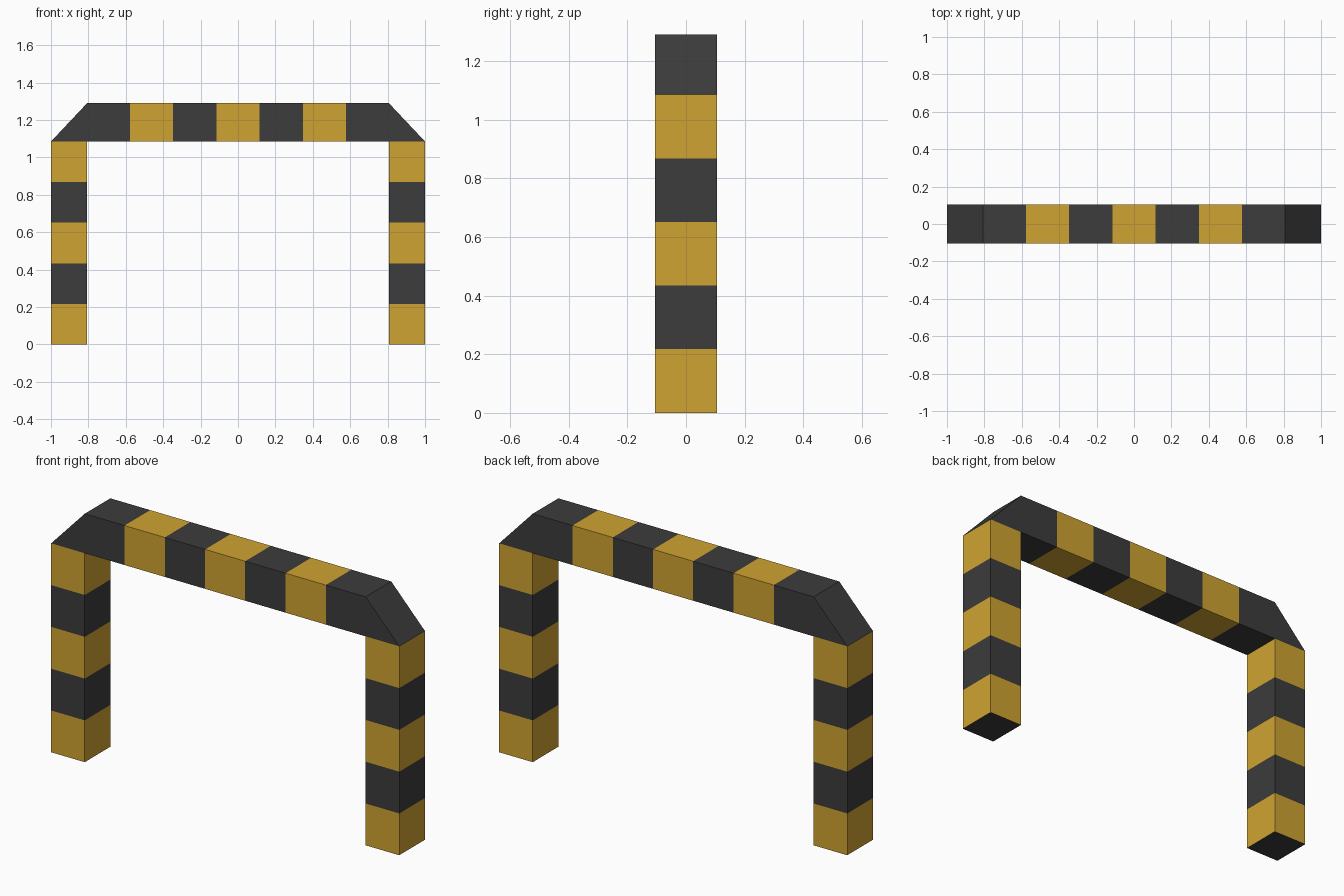
import bpy, bmesh

if "Cube" in bpy.data.objects:
    bpy.data.objects.remove(bpy.data.objects["Cube"])

HALF_DEPTH = 0.105
INNER, OUTER = 0.807, 1.0
LEG_TOP, TOP = 1.085, 1.29


def material(name, color):
    m = bpy.data.materials.new(name)
    m.diffuse_color = color
    m.use_nodes = True
    m.node_tree.nodes["Principled BSDF"].inputs["Base Color"].default_value = m.diffuse_color
    return m


YELLOW = material("yellow", (0.63, 0.37, 0.032, 1))
DARK = material("dark_grey", (0.045, 0.045, 0.045, 1))


def banded_tube(name, rings, bands, cap_start=False, skip=()):
    """Join four-corner rings into a tube; bands gives the material of each
    segment, skip lists (segment, side) faces hidden inside a joint."""
    bm = bmesh.new()
    loops = [[bm.verts.new(p) for p in ring] for ring in rings]
    for i, band in enumerate(bands):
        a, b = loops[i], loops[i + 1]
        for s in range(4):
            if (i, s) in skip:
                continue
            t = (s + 1) % 4
            bm.faces.new((a[s], a[t], b[t], b[s])).material_index = band
    if cap_start:
        bm.faces.new(loops[0][::-1]).material_index = 1
    bmesh.ops.remove_doubles(bm, verts=bm.verts, dist=1e-5)
    bmesh.ops.recalc_face_normals(bm, faces=bm.faces)
    mesh = bpy.data.meshes.new(name)
    bm.to_mesh(mesh)
    bm.free()
    mesh.materials.append(YELLOW)
    mesh.materials.append(DARK)
    obj = bpy.data.objects.new(name, mesh)
    bpy.context.collection.objects.link(obj)
    return obj


# Striped legs, open at the top where they meet the beam
d = HALF_DEPTH
for side, name in ((-1, "left_leg"), (1, "right_leg")):
    x0, x1 = sorted((side * INNER, side * OUTER))
    rings = []
    for i in range(6):
        z = LEG_TOP * i / 5
        rings.append([(x0, -d, z), (x1, -d, z), (x1, d, z), (x0, d, z)])
    banded_tube(name, rings, [0, 1, 0, 1, 0], cap_start=True)

# Striped crossbeam, its sloped ends tapering down to an edge
xs = [-OUTER, -INNER, -0.578, -0.347, -0.115, 0.115, 0.347, 0.578, INNER, OUTER]
rings = []
for x in xs:
    top = LEG_TOP if abs(x) == OUTER else TOP
    rings.append([(x, -d, LEG_TOP), (x, d, LEG_TOP), (x, d, top), (x, -d, top)])
banded_tube("crossbeam", rings, [1, 1, 0, 1, 0, 1, 0, 1, 1],
            skip=((0, 0), (8, 0)))

# Check that normals of the legs and beam face outward on the open shells
for obj in bpy.context.collection.objects:
    centre = sum((v.co for v in obj.data.vertices), obj.location * 0) / len(obj.data.vertices)
    face = obj.data.polygons[len(obj.data.polygons) // 2]
    if face.normal.dot(face.center - centre) < 0:
        obj.data.flip_normals()
